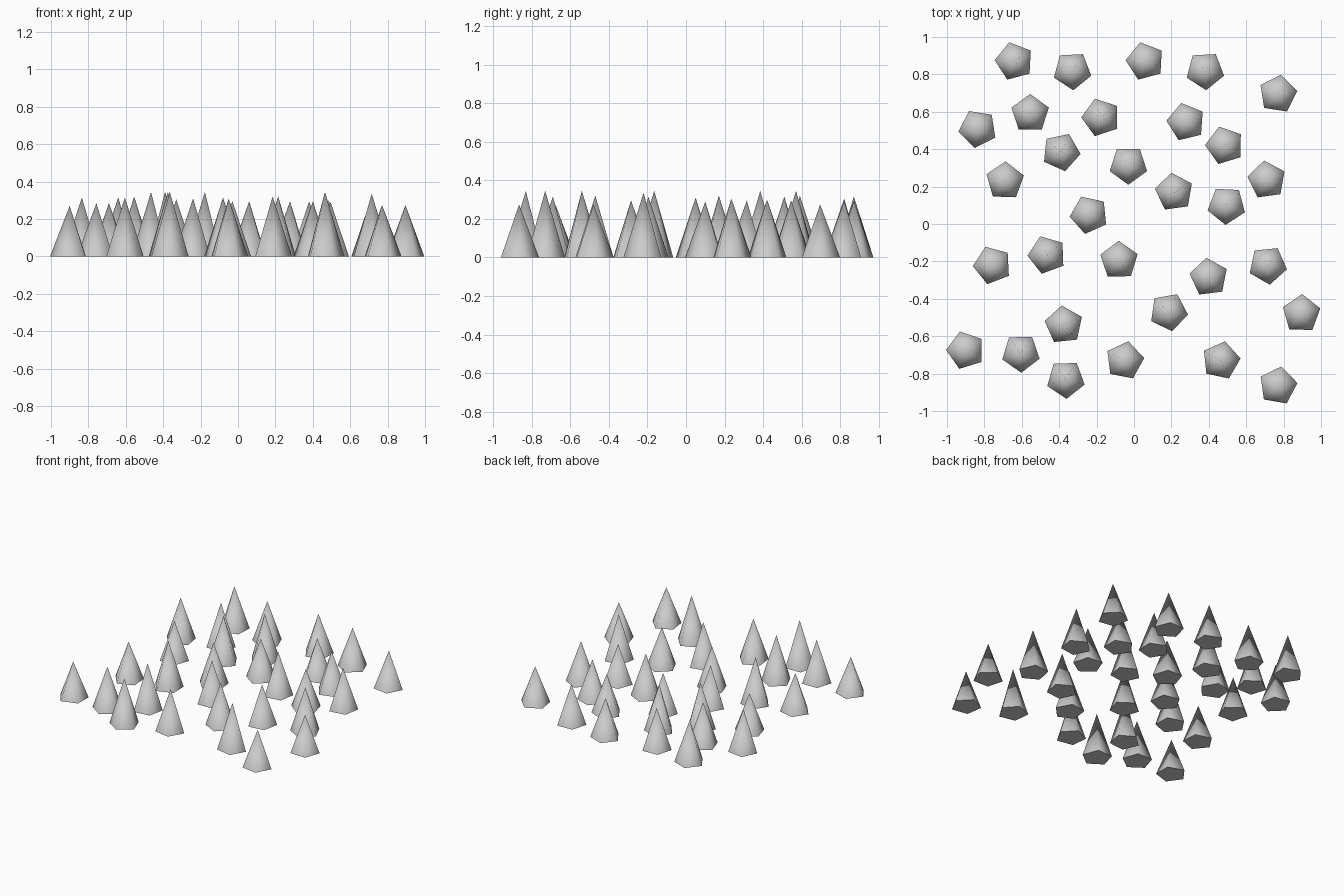
import bpy, math

RADIUS = 0.105

# x, y, height, direction of one base corner (degrees)
SPIKES = [
    (-0.64, 0.87, 0.315, 105), (-0.33, 0.82, 0.305, 57), (0.06, 0.87, 0.295, 105),
    (0.38, 0.82, 0.295, 57), (0.77, 0.695, 0.275, 81), (-0.835, 0.51, 0.315, 45),
    (-0.555, 0.59, 0.32, 90), (-0.177, 0.57, 0.345, 36), (0.278, 0.545, 0.295, 32),
    (0.485, 0.42, 0.30, 35), (-0.39, 0.385, 0.345, 66), (-0.03, 0.315, 0.295, 54),
    (-0.69, 0.23, 0.285, 88), (0.71, 0.235, 0.305, 98), (0.215, 0.17, 0.32, 98),
    (0.495, 0.10, 0.29, 51), (-0.24, 0.05, 0.31, 42), (-0.757, -0.22, 0.285, 39),
    (-0.465, -0.165, 0.345, 38), (-0.08, -0.195, 0.315, 91), (0.40, -0.285, 0.295, 97),
    (0.715, -0.22, 0.335, 60), (0.185, -0.47, 0.32, 64), (0.895, -0.48, 0.275, 88),
    (-0.375, -0.54, 0.345, 96), (-0.90, -0.675, 0.27, 35), (-0.605, -0.69, 0.315, 55),
    (-0.05, -0.73, 0.31, 79), (0.465, -0.73, 0.345, 78), (-0.365, -0.83, 0.345, 56),
    (0.77, -0.865, 0.275, 80),
]


def spike(index, x, y, height, angle):
    # five-sided pointed cone with a flat closed base
    a = math.radians(angle)
    ring = [(RADIUS * math.cos(a + i * math.tau / 5),
             RADIUS * math.sin(a + i * math.tau / 5), 0) for i in range(5)]
    faces = [(i, (i + 1) % 5, 5) for i in range(5)] + [(4, 3, 2, 1, 0)]
    mesh = bpy.data.meshes.new("spike")
    mesh.from_pydata(ring + [(0, 0, height)], [], faces)
    obj = bpy.data.objects.new(f"spike_{index:02d}", mesh)
    obj.location = (x, y, 0)
    bpy.context.collection.objects.link(obj)
    obj.select_set(True)
    bpy.context.view_layer.objects.active = obj


# field of scattered spikes
for n, values in enumerate(SPIKES, 1):
    spike(n, *values)

# smooth sides, sharp base rim
bpy.ops.object.shade_smooth_by_angle(angle=math.radians(85))
